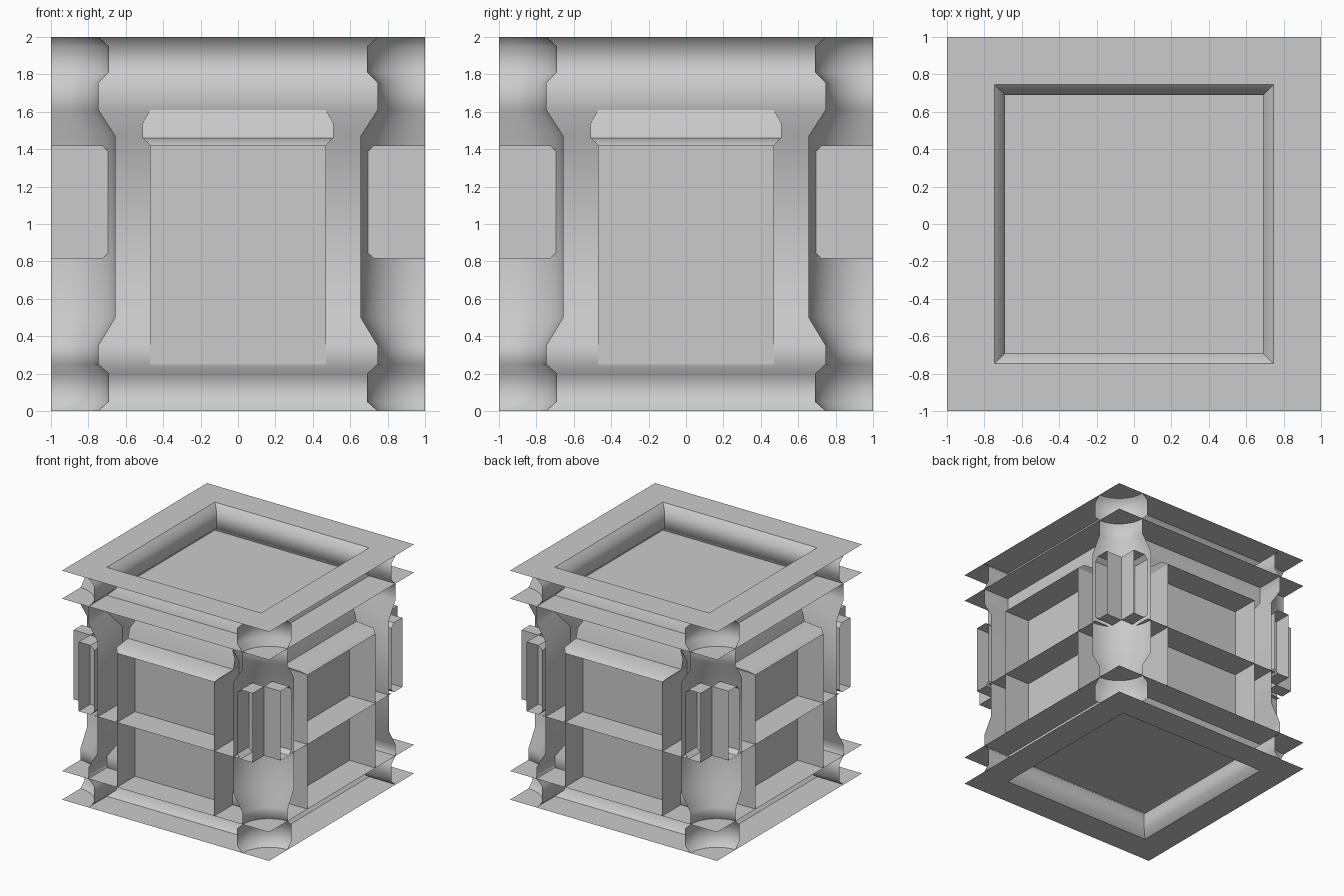
import bpy, bmesh, math
from mathutils import Matrix, Vector

if "Cube" in bpy.data.objects:
    bpy.data.objects.remove(bpy.data.objects["Cube"])

# Body profile: half-width and height
PROFILE = [(.745, 0), (.69, .05), (.69, .2), (.745, .25), (.745, .35), (.655, .5),
           (.655, 1.47), (.745, 1.61), (.745, 1.755), (.69, 1.81), (.69, 1.95), (.745, 2)]


def build(name, polys, turns=4, smooth=40):
    """Make one object from polygons, repeated around the z axis."""
    bm = bmesh.new()
    for k in range(turns):
        rot = Matrix.Rotation(k * math.pi / 2, 4, 'Z')
        for p in polys:
            bm.faces.new([bm.verts.new(rot @ Vector(c)) for c in p])
    bmesh.ops.remove_doubles(bm, verts=bm.verts, dist=.0005)
    me = bpy.data.meshes.new(name)
    bm.to_mesh(me)
    bm.free()
    ob = bpy.data.objects.new(name, me)
    bpy.context.collection.objects.link(ob)
    bpy.ops.object.select_all(action='DESELECT')
    ob.select_set(True)
    bpy.context.view_layer.objects.active = ob
    bpy.ops.object.shade_smooth_by_angle(angle=math.radians(smooth))
    return ob


def rect(x0, x1, y0, y1, z):
    return [(x0, y0, z), (x1, y0, z), (x1, y1, z), (x0, y1, z)]


def upright(x, y0, y1, z0, z1):
    return [(x, y0, z0), (x, y1, z0), (x, y1, z1), (x, y0, z1)]


pairs = list(zip(PROFILE, PROFILE[1:]))

# Walls of the core
build("core_walls", [[(-a, -a, z), (a, -a, z), (b, -b, w), (-b, -b, w)]
                     for (a, z), (b, w) in pairs], smooth=50)

# Side walls of each niche, reaching out to the outer plane
fins = []
for s in (-1, 1):
    for (a, z), (b, w) in pairs:
        fins.append([(s * a, -1, z), (s * a, -a, z), (s * b, -b, w), (s * b, -1, w)])
build("niche_side_walls", fins, smooth=50)

# Hollow rounded corners
N = 12
cove = []
pt = lambda r, t, h: (1 + (1 - r) * math.cos(t), -1 + (1 - r) * math.sin(t), h)
for (a, z), (b, w) in pairs:
    for i in range(N):
        t0, t1 = [math.pi / 2 * (1 + j / N) for j in (i, i + 1)]
        cove.append([pt(a, t1, z), pt(a, t0, z), pt(b, t0, w), pt(b, t1, w)])
build("corner_coves", cove, smooth=50)

# Top and bottom rims, with open recess
for name, z in (("top_rim", 2), ("bottom_rim", 0)):
    rim = [(-1, -1, z), (1, -1, z), (.745, -.745, z), (-.745, -.745, z)]
    build(name, [rim if z else rim[::-1]])

# Plates that form the recess floors and flanges
for name, z in (("upper_plate", 1.755), ("lower_plate", .25)):
    p = rect(-1, 1, -1, 1, z)
    build(name, [p if z > 1 else p[::-1]], turns=1)

# Middle shelf on every side
build("middle_shelf", [rect(-.69, .69, -1, -.655, .815)])

# Panel at the back of every niche, with its side fins
PX, PY = .47, -.75
build("niche_panels", [[(-PX, PY, .25), (PX, PY, .25), (PX, PY, 1.46), (-PX, PY, 1.46)]])
build("panel_fins", [upright(s * PX, -1, -.655, .25, 1.42) for s in (-1, 1)])

# Stepped cap over every panel
cap = [(-1, 1.42, .47), (-.96, 1.45, .5), (-.79, 1.46, .51), (-.77, 1.54, .51), (-.745, 1.61, .47)]
cap_faces = [[(-a, y, z), (a, y, z), (b, v, w), (-b, v, w)]
             for (y, z, a), (v, w, b) in zip(cap, cap[1:])]
for s in (-1, 1):
    cap_faces.append([(s * a, y, z) for y, z, a in cap] + [(s * PX, -.655, 1.47), (s * PX, -.655, 1.42)])
cap_faces.append(rect(-PX, PX, -1, -.655, 1.42)[::-1])
build("panel_caps", cap_faces)

# Open corner cells: crossed webs, side walls, floor and lid around a notch
A, M, LO, HI, C = .69, .84, .815, 1.42, .035
web = [(A + C, LO), (1, LO), (1, HI), (A + C, HI), (A, HI - C), (A, LO + C)]
cells = [[(x, -M, z) for x, z in web], [(M, -x, z) for x, z in web]]
cells.append(upright(A, -1, -M, LO + C, HI - C))
cells.append([(1, -A, LO + C), (M, -A, LO + C), (M, -A, HI - C), (1, -A, HI - C)])
for z, e in ((LO, C), (HI, -C)):
    cells.append(rect(A + C, M, -1, -M, z))
    cells.append(rect(M, 1, -M, -A - C, z))
    cells.append([(A, -1, z + e), (A + C, -1, z), (A + C, -M, z), (A, -M, z + e)])
    cells.append([(1, -A, z + e), (1, -A - C, z), (M, -A - C, z), (M, -A, z + e)])
build("corner_cells", cells, smooth=20)
